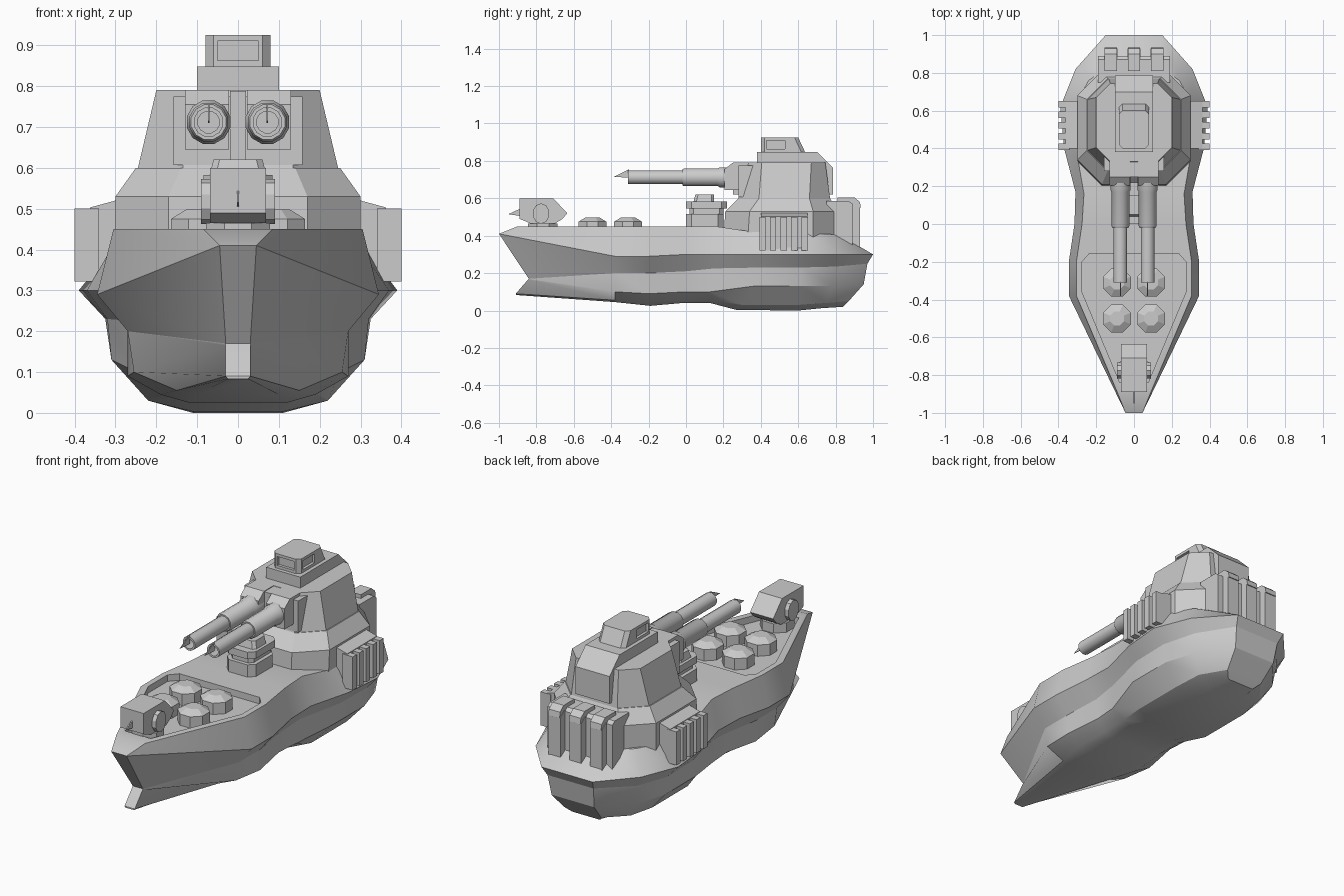
import bpy, bmesh, math
from mathutils import Vector

if "Cube" in bpy.data.objects:
    bpy.data.objects.remove(bpy.data.objects["Cube"])


def finish(name, bm, smooth=None):
    bmesh.ops.recalc_face_normals(bm, faces=bm.faces)
    me = bpy.data.meshes.new(name)
    bm.to_mesh(me)
    bm.free()
    ob = bpy.data.objects.new(name, me)
    bpy.context.collection.objects.link(ob)
    if smooth:
        bpy.ops.object.select_all(action='DESELECT')
        ob.select_set(True)
        bpy.context.view_layer.objects.active = ob
        bpy.ops.object.shade_smooth_by_angle(angle=math.radians(smooth))
    return ob


def loft(name, rings, smooth=None, strip_caps=False):
    """Skin a list of closed rings and cap both ends."""
    bm = bmesh.new()
    vs = [[bm.verts.new(p) for p in r] for r in rings]
    n = len(vs[0])
    for a, b in zip(vs, vs[1:]):
        for i in range(n):
            j = (i + 1) % n
            bm.faces.new((a[i], a[j], b[j], b[i]))
    for r in (vs[0], vs[-1]):
        if strip_caps:
            for i in range(n // 2 - 1):
                bm.faces.new((r[i], r[i + 1], r[n - 2 - i], r[n - 1 - i]))
        else:
            bm.faces.new(r)
    return finish(name, bm, smooth)


def hull(name, lines):
    """Loft mirrored long lines of (x, y, z), ordered top to bottom."""
    rings = []
    for st in zip(*lines):
        rings.append(list(st) + [(-x, y, z) for x, y, z in reversed(st)])
    return loft(name, rings, 28, True)


def block(name, layers):
    """Stack of chamfered rectangles: (half width, y0, y1, chamfer, z)."""
    rings = []
    for h, a, b, c, z in layers:
        half = [(h - c, a), (h, a + c), (h, b - c), (h - c, b)]
        rings.append([(x, y, z) for x, y in half] + [(-x, y, z) for x, y in reversed(half)])
    return loft(name, rings)


def side_prism(name, prof, x0, x1):
    return loft(name, [[(x, y, z) for y, z in prof] for x in (x0, x1)])


def box(name, x0, x1, y0, y1, z0, z1):
    return side_prism(name, [(y0, z0), (y1, z0), (y1, z1), (y0, z1)], x0, x1)


def turned(name, prof, centre, axis, n, smooth=None):
    """Rings of (radius, distance) about the y or z axis."""
    rings = []
    for r, d in prof:
        ring = []
        for k in range(n):
            t = 2 * math.pi * (k + .5) / n
            u, v = r * math.cos(t), r * math.sin(t)
            ring.append(Vector(centre) + Vector((u, d, v) if axis == 'y' else (u, v, d)))
        rings.append(ring)
    return loft(name, rings, smooth)


def cut(ob, cutter):
    cutter.hide_render = True
    cutter.hide_viewport = True
    m = ob.modifiers.new("cut", 'BOOLEAN')
    m.operation, m.solver, m.object = 'DIFFERENCE', 'EXACT', cutter


# hull: lines from bow to stern
deck = [(.085, -.9, .45), (.305, -.38, .45), (.305, -.2, .45), (.275, 0, .45), (.265, .16, .45),
        (.3, .36, .42), (.3, .65, .41), (.24, .76, .41), (.14, .83, .40)]
knuckle = [(.045, -1, .41), (.345, -.38, .29), (.345, -.2, .29), (.315, 0, .3), (.31, .17, .3),
           (.37, .4, .3), (.39, .62, .3), (.31, .82, .3), (.15, 1, .3)]
chine = [(.03, -.84, .17), (.27, -.38, .2), (.27, -.2, .2), (.25, 0, .21), (.26, .15, .225),
         (.32, .4, .23), (.325, .62, .23), (.27, .8, .235), (.135, .97, .25)]
low = [(.03, -.845, .165), (.255, -.38, .1), (.27, -.2, .09), (.24, 0, .1), (.25, .13, .1),
       (.31, .36, .13), (.31, .62, .13), (.26, .78, .13), (.125, .95, .14)]
bilge = [(.03, -.91, .09), (.15, -.38, .055), (.19, -.2, .045), (.18, -.02, .055), (.18, .13, .055),
         (.22, .3, .03), (.22, .6, .03), (.2, .75, .04), (.11, .87, .05)]
keel = [(.025, -.91, .083), (.1, -.38, .045), (.12, -.19, .025), (.12, -.02, .04), (.12, .13, .04),
        (.11, .27, .003), (.11, .6, 0), (.1, .72, .012), (.08, .84, .02)]
upper = hull("upper_hull", [deck, knuckle, chine])
hull("lower_hull", [chine, low, bilge, keel])

# sunken foredeck
half = [(.075, -.84), (.275, -.36), (.275, -.2), (.235, -.155)]
outline = half + [(-x, y) for x, y in reversed(half)]
cut(upper, loft("foredeck_cutter", [[(x, y, z) for x, y in outline] for z in (.415, .6)]))
for s in (-1, 1):
    for y in (-.5, -.31):
        turned("deck_hatch", [(.08, .40), (.08, .475), (.04, .498)], (s * .09, y, 0), 'z', 8)

# bow turret
turned("bow_turret_base", [(.085, .40), (.085, .465)], (0, -.765, 0), 'z', 8)
side_prism("bow_turret", [(-.89, .49), (-.89, .6), (-.71, .6), (-.635, .52), (-.66, .49),
                          (-.7, .465), (-.83, .465)], -.068, .068)
cheek = [(.045 * math.cos(t) - .775, .055 * math.sin(t) + .518)
         for t in [math.pi * (k + .5) / 5 for k in range(10)]]
side_prism("bow_turret_cheeks", cheek, -.09, .09)
side_prism("bow_turret_spike", [(-.95, .515), (-.885, .545), (-.885, .505)], -.003, .003)

# sighting post under the guns
block("post_base", [(.085, 0, .2, .03, .44), (.085, 0, .2, .03, .515)])
block("post_neck", [(.065, .02, .2, .02, .51), (.065, .02, .2, .02, .55)])
block("post_head", [(.085, 0, .22, .03, .545), (.085, 0, .22, .03, .582)])
block("post_cap", [(.07, .04, .15, .015, .58), (.06, .05, .15, .015, .62)])

# superstructure and main turret
block("superstructure", [(.3, .2, .81, .13, .38), (.3, .21, .81, .13, .53), (.25, .28, .77, .11, .6)])
block("main_turret", [(.245, .28, .77, .11, .6), (.2, .33, .745, .075, .79)])
side_prism("turret_rear_housing", [(.38, .78), (.38, .848), (.7, .848), (.785, .765), (.785, .62),
                                   (.7, .62)], -.1, .1)
cupola = block("cupola", [(.08, .4, .64, .02, .84), (.08, .4, .6, .02, .925)])
cut(cupola, box("cupola_side_window_cutter", .066, .2, .43, .53, .863, .91))
cut(cupola, box("cupola_other_window_cutter", -.2, -.066, .43, .53, .863, .91))
cut(cupola, box("cupola_front_window_cutter", -.05, .05, .3, .415, .863, .91))

# twin guns
box("gun_frame", -.158, .158, .28, .4, .607, .775)
box("gun_divider", -.02, .02, .25, .4, .62, .788)
for s in (-1, 1):
    a, b = sorted((s * .022, s * .13))
    side_prism("mantlet", [(.205, .645), (.205, .755), (.25, .79), (.4, .79), (.4, .645)], a, b)
    turned("gun_barrel", [(.055, .25), (.055, .18), (.049, .17), (.049, -.01), (.044, -.02),
                          (.037, -.02), (.037, -.31), (.027, -.31), (.027, -.25)],
           (s * .072, 0, .712), 'y', 12, 35)
    side_prism("muzzle_spike", [(-.385, .715), (-.305, .755), (-.305, .71)],
               s * .072 - .002, s * .072 + .002)

# finned side pods
for s in (-1, 1):
    prof = [(.26, .525), (.3, .52), (.362, .503), (.362, .32), (.26, .32)]
    loft("side_pod", [[(s * x, y, z) for x, z in prof] for y in (.4, .65)])
    for k in range(5):
        y = .392 + k * .0565
        a, b = sorted((s * .34, s * .4))
        box("side_fin", a, b, y, y + .034, .322, .5)

# stern exhaust pack
side_prism("exhaust_mount", [(.75, .32), (.89, .32), (.89, .57), (.87, .585), (.75, .585)], -.19, .19)
for x in (-.122, 0, .122):
    side_prism("exhaust_stack", [(.8, .32), (.93, .32), (.93, .55), (.9, .575), (.8, .575)],
               x - .035, x + .035)
    side_prism("exhaust_cap", [(.81, .57), (.935, .55), (.93, .58), (.9, .605), (.81, .605)],
               x - .033, x + .033)
